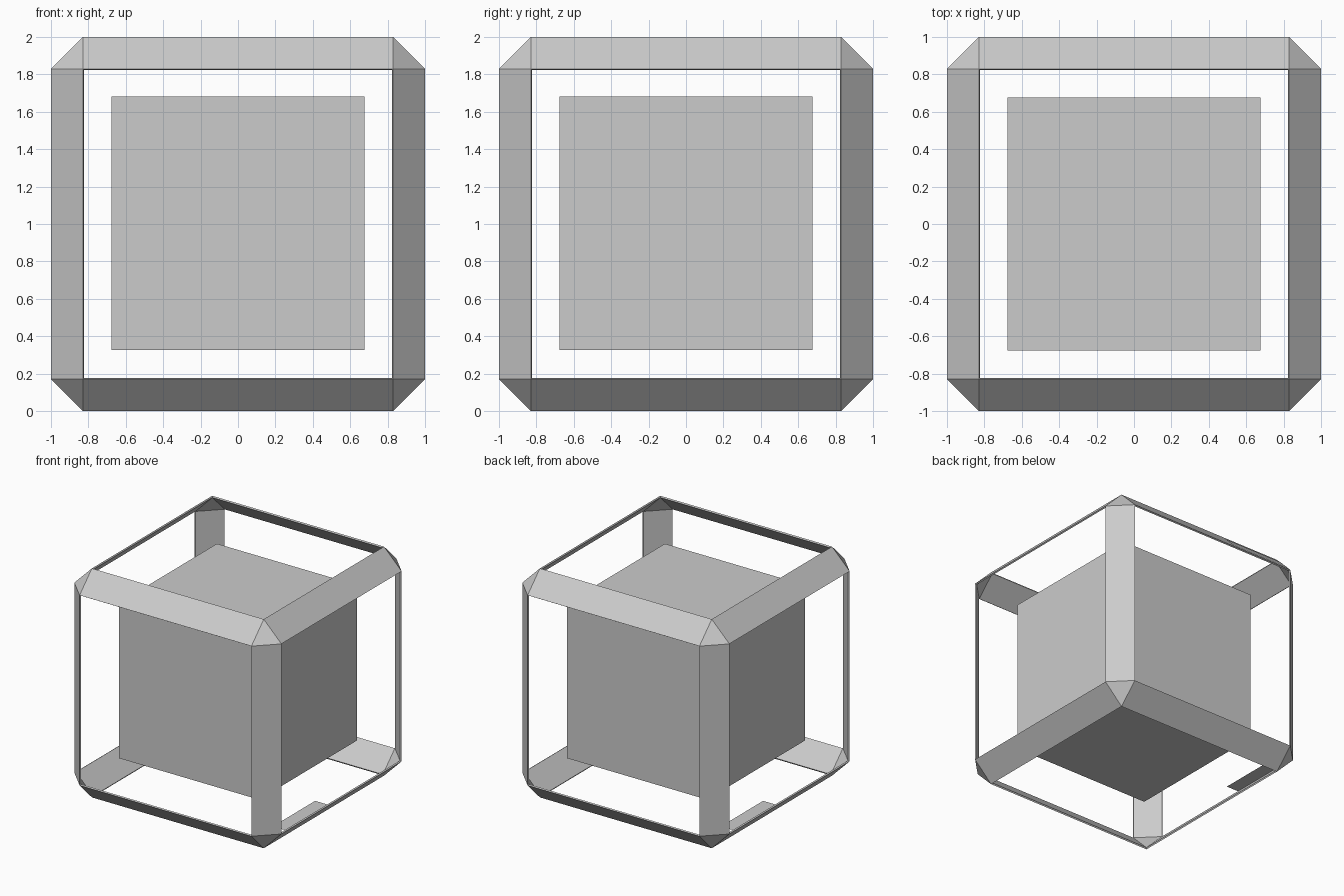
import bpy, bmesh
from mathutils import Matrix

if "Cube" in bpy.data.objects:
    bpy.data.objects.remove(bpy.data.objects["Cube"])

HALF, CHAMFER, THICK = 1.0, 0.17, 0.015

def add_object(name, bm):
    mesh = bpy.data.meshes.new(name)
    bm.to_mesh(mesh)
    bm.free()
    obj = bpy.data.objects.new(name, mesh)
    bpy.context.collection.objects.link(obj)
    return obj

def panel(name, corners):
    bm = bmesh.new()
    bm.faces.new([bm.verts.new(c) for c in corners])
    return add_object(name, bm)

# Open frame: chamfer strips and corner triangles of a cube, faces removed
bm = bmesh.new()
bmesh.ops.create_cube(bm, size=2 * HALF, matrix=Matrix.Translation((0, 0, HALF)))
bmesh.ops.bevel(bm, geom=bm.edges[:], offset=CHAMFER, offset_type='OFFSET',
                segments=1, profile=0.5, affect='EDGES')
bm.normal_update()
sides = [f for f in bm.faces if max(abs(c) for c in f.normal) > 0.99]
bmesh.ops.delete(bm, geom=sides, context='FACES')
frame = add_object("edge_frame", bm)
shell = frame.modifiers.new("thickness", 'SOLIDIFY')
shell.thickness = THICK
shell.offset = -1

# Solid block floating in the middle
bm = bmesh.new()
bmesh.ops.create_cube(bm, size=1.355, matrix=Matrix.Translation((0, 0, 1.003)))
add_object("inner_block", bm)

# Thin label plate lying on the sloped top back strip
panel("top_back_plate", [(-0.235, 0.88, 1.955), (-0.82, 0.88, 1.955),
                         (-0.82, 0.985, 1.85), (-0.235, 0.985, 1.85)])

# Two flat plates just inside the lower side edges, rotated half a turn apart
for name, s in (("lower_right_plate", 1), ("lower_left_plate", -1)):
    panel(name, [(s * x, s * y, 0.165) for x, y in
                 ((0.857, -0.745), (0.985, -0.745), (0.985, -0.16), (0.857, -0.16))])
